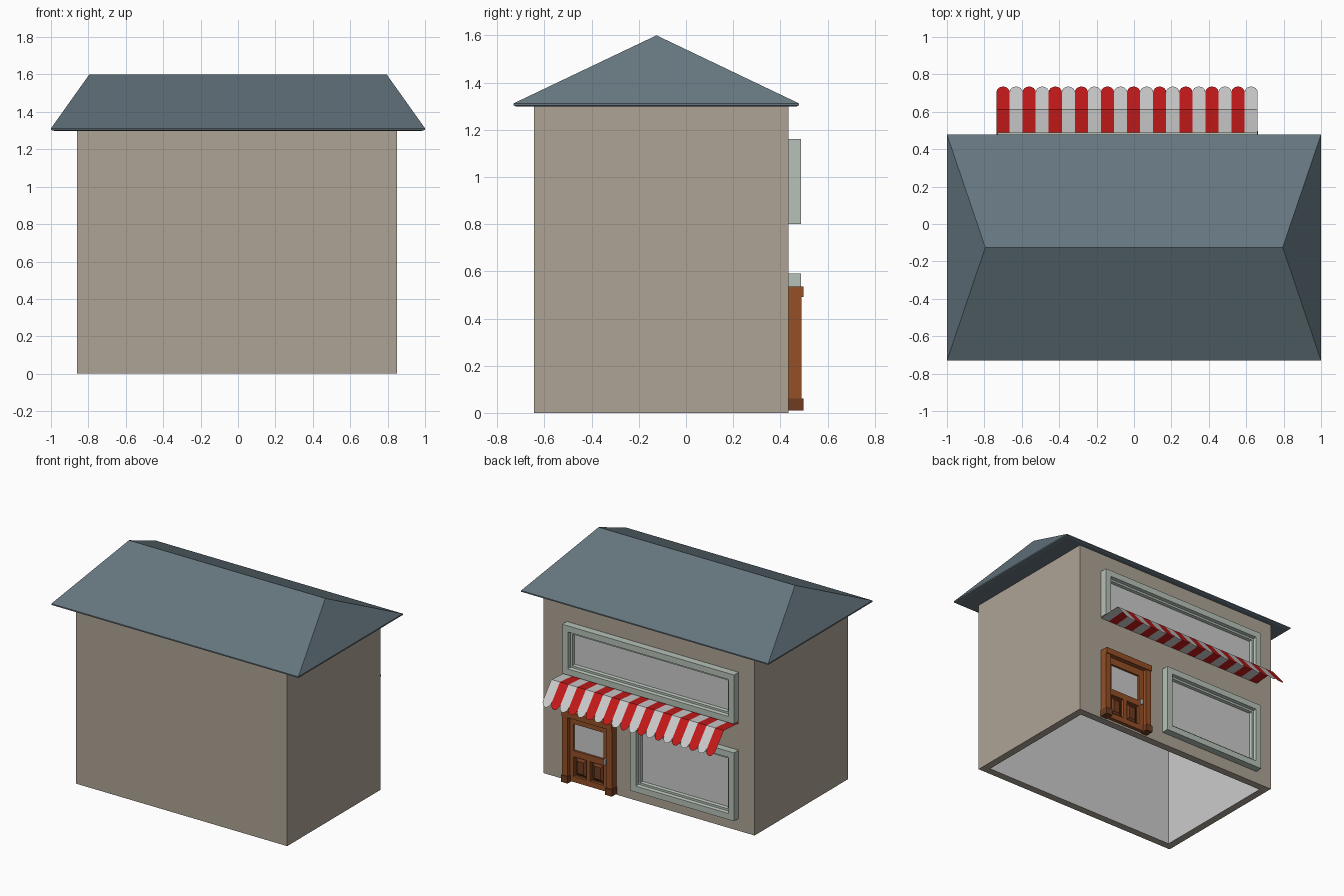
import bpy, math

if "Cube" in bpy.data.objects:
    bpy.data.objects.remove(bpy.data.objects["Cube"])

def mat(name, rgb):
    m = bpy.data.materials.new(name)
    m.diffuse_color = (*rgb, 1)
    m.use_nodes = True
    m.node_tree.nodes["Principled BSDF"].inputs["Base Color"].default_value = m.diffuse_color
    return m

WALL = mat("plaster", (0.42, 0.37, 0.30))
ROOF = mat("slate", (0.13, 0.18, 0.21))
TRIM = mat("pale_green_trim", (0.47, 0.54, 0.48))
WOOD = mat("wood", (0.30, 0.08, 0.02))
DARK = mat("dark_wood", (0.16, 0.045, 0.015))
RED = mat("red_cloth", (0.55, 0.01, 0.01))
WHITE = mat("white_cloth", (0.65, 0.62, 0.64))

def make(name, verts, faces, material=None):
    me = bpy.data.meshes.new(name)
    me.from_pydata(verts, [], faces)
    me.validate()
    ob = bpy.data.objects.new(name, me)
    bpy.context.collection.objects.link(ob)
    if material:
        me.materials.append(material)
    return ob

def loft(name, rings, material=None, cap_start=False, cap_end=False):
    """Skin a stack of four-point rings."""
    verts = [p for r in rings for p in r]
    faces = [(4*k+i, 4*k+(i+1) % 4, 4*k+4+(i+1) % 4, 4*k+4+i)
             for k in range(len(rings)-1) for i in range(4)]
    if cap_start:
        faces.append((3, 2, 1, 0))
    if cap_end:
        n = len(verts)
        faces.append((n-4, n-3, n-2, n-1))
    return make(name, verts, faces, material)

def ring_z(x0, x1, y0, y1, z, inset=0):
    x0, x1, y0, y1 = x0+inset, x1-inset, y0+inset, y1-inset
    return [(x0, y0, z), (x1, y0, z), (x1, y1, z), (x0, y1, z)]

def ring_y(x0, x1, z0, z1, y, inset=0):
    x0, x1, z0, z1 = x0+inset, x1-inset, z0+inset, z1-inset
    return [(x1, y, z0), (x0, y, z0), (x0, y, z1), (x1, y, z1)]

def box(name, x0, x1, y0, y1, z0, z1, material=None):
    return loft(name, [ring_z(x0, x1, y0, y1, z0), ring_z(x0, x1, y0, y1, z1)],
                material, True, True)

# Hollow walls, open at the bottom, with a grey lining
PLAN = (-0.86, 0.85, -0.645, 0.435)
FACE = 0.435
T = 0.055
loft("walls", [ring_z(*PLAN, 0, T), ring_z(*PLAN, 0), ring_z(*PLAN, 1.305)], WALL)
loft("interior_lining", [ring_z(*PLAN, 1.3, T), ring_z(*PLAN, 0, T)])

# Hipped roof with thin bevelled eaves
EAVE = (-1, 1, -0.73, 0.478)
loft("roof", [ring_z(-0.98, 0.98, -0.72, 0.468, 1.298),
              ring_z(*EAVE, 1.303), ring_z(*EAVE, 1.312)], ROOF, cap_start=True)
a, b = (-0.795, -0.125, 1.6), (0.795, -0.125, 1.6)
make("roof_slopes", ring_z(*EAVE, 1.312) + [a, b],
     [(0, 1, 5, 4), (1, 2, 5), (2, 3, 4, 5), (3, 0, 4)], ROOF)

# Shop windows on the back wall: stepped frame and recessed pane
def window(name, x0, x1, z0, z1):
    profile = [(0, FACE), (0, 0.488), (0.045, 0.488), (0.05, 0.465),
               (0.065, 0.465), (0.07, 0.445)]
    r = (x0, x1, z0, z1)
    loft(name + "_frame", [ring_y(*r, y, i) for i, y in profile], TRIM)
    make(name + "_pane", ring_y(*r, 0.445, 0.07), [(0, 1, 2, 3)])

window("upper_window", -0.73, 0.66, 0.80, 1.16)
window("lower_window", -0.73, 0.11, 0.09, 0.59)

# Door frame: posts with plinths and a header
for side, x0, x1 in (("left", 0.615, 0.66), ("right", 0.257, 0.302)):
    box(side + "_door_post", x0, x1, FACE, 0.49, 0.06, 0.492, WOOD)
    box(side + "_door_plinth", x0-0.004, x1+0.004, FACE, 0.497, 0.01, 0.06, DARK)
box("door_header", 0.257, 0.66, FACE, 0.497, 0.492, 0.535, WOOD)

# Door leaf: backing, stiles, rails and raised panels
box("door_backing", 0.302, 0.615, FACE, 0.442, 0.015, 0.492, DARK)
for i, (x0, x1, z0, z1) in enumerate([
        (0.302, 0.345, 0.015, 0.492), (0.588, 0.615, 0.015, 0.492),
        (0.345, 0.588, 0.015, 0.055), (0.345, 0.588, 0.20, 0.245),
        (0.345, 0.588, 0.44, 0.492), (0.452, 0.482, 0.055, 0.20)]):
    box(f"door_rail_{i}", x0, x1, FACE, 0.462, z0, z1, WOOD)
for i, x0 in enumerate((0.355, 0.492)):
    r = (x0, x0+0.087, 0.065, 0.19)
    loft(f"door_panel_{i}", [ring_y(*r, 0.442), ring_y(*r, 0.455, 0.018)],
         DARK, cap_end=True)
make("door_pane", ring_y(0.345, 0.588, 0.245, 0.44, 0.447), [(0, 1, 2, 3)])
box("door_handle", 0.318, 0.33, 0.462, 0.48, 0.215, 0.255)

# Striped awning: thin cloth strips with a bend and rounded ends
def awning(name, first, material):
    n, start, w = 20, -0.735, 0.0698
    verts, faces = [], []
    for k in range(first, n, 2):
        x0, x1 = start + k*w, start + (k+1)*w
        o = len(verts)
        verts += [(x0, FACE, 0.79), (x1, FACE, 0.79), (x1, 0.612, 0.803), (x0, 0.612, 0.803)]
        for j in range(9):
            t = math.pi * j / 8
            y = 0.705 + 0.03*math.sin(t)
            z = 0.803 - (y-0.612)*1.2
            verts.append(((x0+x1)/2 + w/2*math.cos(t), y, z))
        faces += [(o, o+1, o+2, o+3), (o+3, o+2, *range(o+4, o+13))]
    make(name, verts, faces, material)

awning("awning_red_strips", 0, RED)
awning("awning_white_strips", 1, WHITE)
